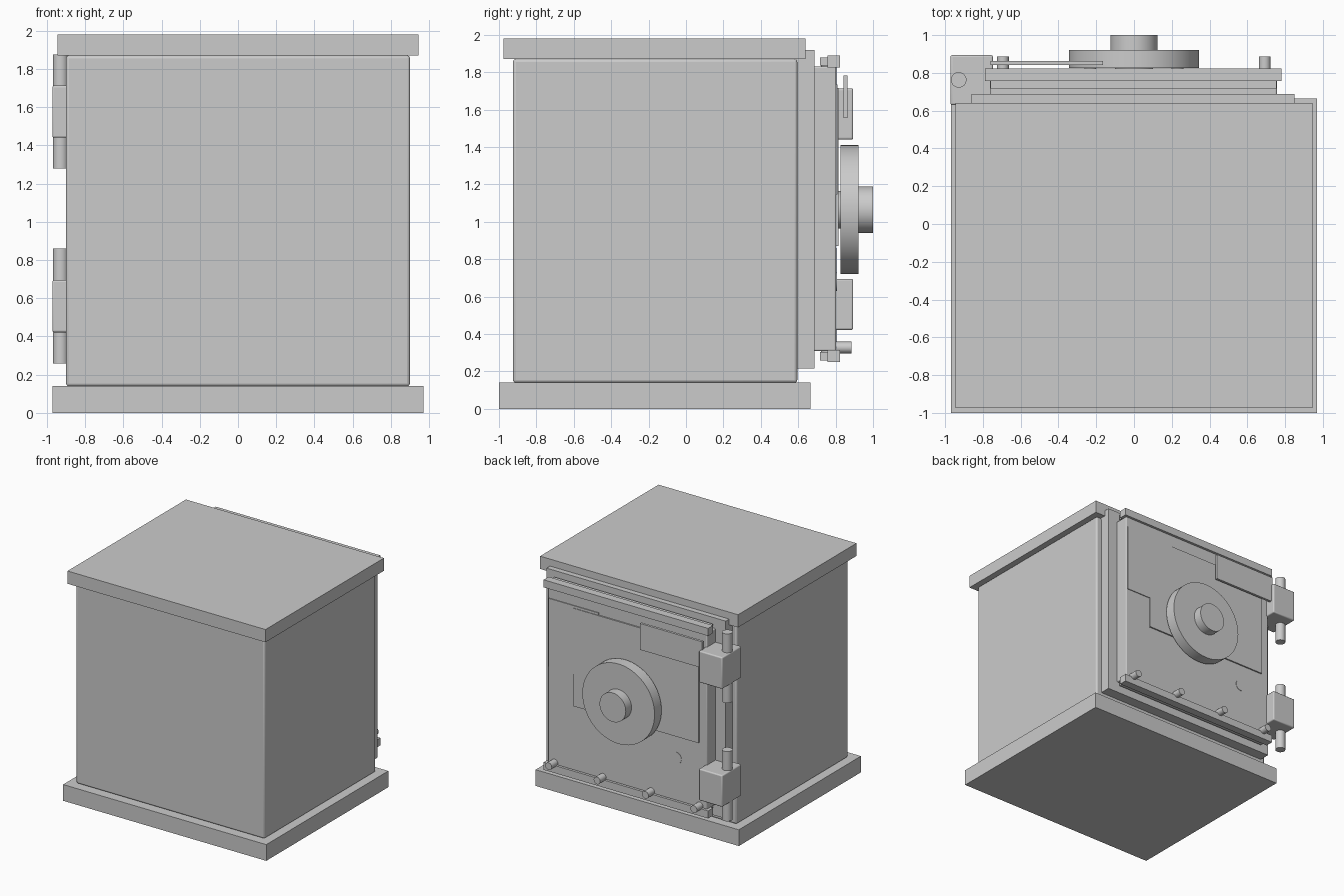
import bpy, math

if "Cube" in bpy.data.objects:
    bpy.data.objects.remove(bpy.data.objects["Cube"])


def box(name, x, y, z, bevel=0.0):
    """Box from (min, max) ranges on each axis."""
    bpy.ops.mesh.primitive_cube_add(size=1)
    ob = bpy.context.object
    ob.name = name
    ob.location = [(r[0] + r[1]) / 2 for r in (x, y, z)]
    ob.scale = [r[1] - r[0] for r in (x, y, z)]
    bpy.ops.object.transform_apply(location=False, rotation=False, scale=True)
    if bevel:
        m = ob.modifiers.new("bevel", 'BEVEL')
        m.width = bevel
        m.segments = 3
        bpy.ops.object.shade_smooth_by_angle(angle=math.radians(35))
    return ob


def cyl(name, a, b, r, verts=64):
    """Cylinder between points a and b, running along y or z."""
    along_y = abs(b[1] - a[1]) > 1e-6
    depth = (b[1] - a[1]) if along_y else (b[2] - a[2])
    bpy.ops.mesh.primitive_cylinder_add(
        radius=r, depth=depth, vertices=verts,
        location=[(p + q) / 2 for p, q in zip(a, b)],
        rotation=(math.pi / 2 if along_y else 0, 0, 0))
    ob = bpy.context.object
    ob.name = name
    bpy.ops.object.shade_smooth_by_angle(angle=math.radians(35))
    return ob


# Cabinet
box("base_plinth", (-0.97, 0.97), (-1.0, 0.665), (0, 0.14))
box("safe_body", (-0.9, 0.9), (-0.925, 0.595), (0.14, 1.87), 0.015)
box("top_slab", (-0.945, 0.945), (-0.975, 0.64), (1.87, 1.98))

# Door and its frame
box("door_frame", (-0.86, 0.85), (0.59, 0.687), (0.215, 1.92))
box("door", (-0.763, 0.757), (0.68, 0.803), (0.31, 1.83), 0.008)

# Rails along the top and bottom of the door
for side, z0, z1 in (("lower", 0.25, 0.315), ("upper", 1.825, 1.89)):
    box(side + "_rail", (-0.788, 0.782), (0.756, 0.824), (z0, z1))
    box(side + "_rail_backing", (-0.76, 0.755), (0.717, 0.758),
        (z0 + 0.01, z1 - 0.01))

# Thin plates on the door
box("side_plate", (0.27, 0.745), (0.79, 0.81), (1.145, 1.735))
box("lock_plate", (-0.69, 0.51), (0.79, 0.815), (0.87, 1.715))
box("label_plate", (-0.76, -0.165), (0.843, 0.864), (1.555, 1.782))
cyl("keyhole_cover", (-0.47, 0.79, 0.68), (-0.47, 0.806, 0.68), 0.05, 32)

# Hand wheel
ZC = 1.065
cyl("wheel_shaft", (0, 0.79, ZC), (0, 0.84, ZC), 0.1)
cyl("wheel", (0, 0.826, ZC), (0, 0.921, ZC), 0.345)
cyl("wheel_knob", (0, 0.915, ZC), (0, 1.0, ZC), 0.125)

# Bolts along the lower edge
for i in range(4):
    x = -0.694 + i * 0.462
    cyl(f"bolt_{i + 1}", (x, 0.79, 0.328), (x, 0.886, 0.328), 0.031, 24)

# Hinges
for side, bz, pz in (("lower", (0.422, 0.695), (0.258, 0.86)),
                     ("upper", (1.44, 1.713), (1.278, 1.875))):
    box(side + "_hinge_block", (-0.972, -0.747), (0.63, 0.894), bz, 0.01)
    cyl(side + "_hinge_pin", (-0.928, 0.763, pz[0]), (-0.928, 0.763, pz[1]), 0.041, 32)
